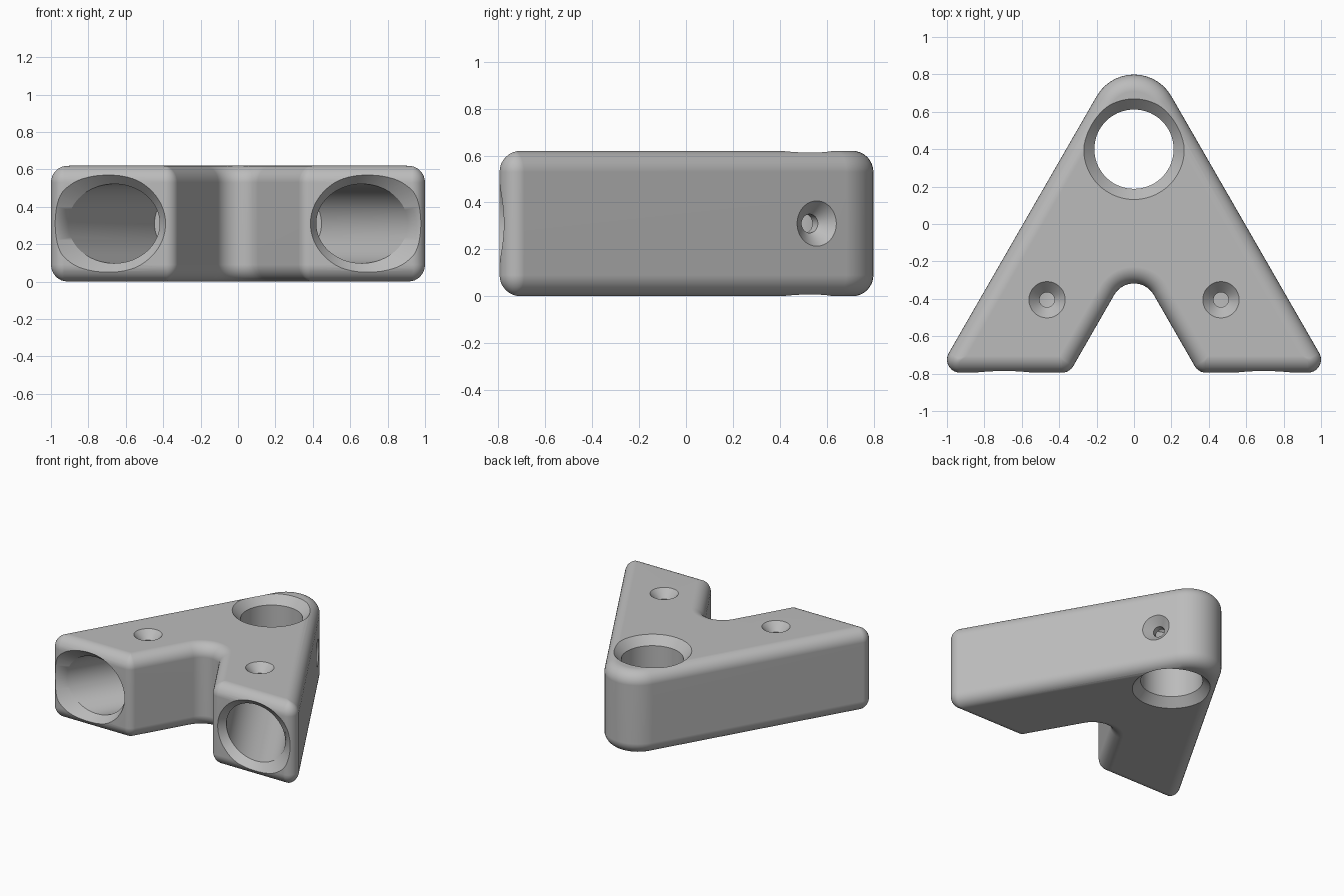
import bpy
import bmesh
from math import cos, sin, pi, tau
from mathutils import Vector

HEIGHT, FILLET, BORE, CHAMFER = 0.62, 0.09, 0.212, 0.057
FRONT, MID = -0.795, 0.31

cube = bpy.data.objects.get("Cube")
if cube:
    bpy.data.objects.remove(cube, do_unlink=True)

grey = bpy.data.materials.new("plain grey")
grey.use_nodes = True
grey.diffuse_color = (0.5, 0.5, 0.5, 1)
grey.node_tree.nodes["Principled BSDF"].inputs["Base Color"].default_value = (0.5, 0.5, 0.5, 1)


def loft(name, rings):
    """Closed solid skinned through rings of equal point count."""
    bm = bmesh.new()
    loops = [[bm.verts.new(p) for p in ring] for ring in rings]
    n = len(loops[0])
    for a, b in zip(loops, loops[1:]):
        for i in range(n):
            j = (i + 1) % n
            bm.faces.new((a[i], a[j], b[j], b[i]))
    bm.faces.new(loops[0][::-1])
    bm.faces.new(loops[-1])
    bmesh.ops.recalc_face_normals(bm, faces=bm.faces)
    mesh = bpy.data.meshes.new(name)
    bm.to_mesh(mesh)
    bm.free()
    mesh.materials.append(grey)
    obj = bpy.data.objects.new(name, mesh)
    bpy.context.collection.objects.link(obj)
    return obj


# A-shaped plan: sharp corners with their rounding radius, anticlockwise
right = [(0.345, FRONT, 0.07), (1.051, FRONT, 0.07)]
corners = ([(0, -0.195, 0.122)] + right + [(0, 1.03, 0.23)]
           + [(-x, y, r) for x, y, r in reversed(right)])


def outline(inset, z, steps=14):
    """Plan outline moved inwards, with its corners rounded."""
    pts = [Vector(c[:2]) for c in corners]
    n = len(pts)
    ring = []
    for i in range(n):
        d1 = (pts[i] - pts[i - 1]).normalized()
        d2 = (pts[(i + 1) % n] - pts[i]).normalized()
        n1, n2 = Vector((-d1.y, d1.x)), Vector((-d2.y, d2.x))
        bisector = (n1 + n2) / (1 + n1.dot(n2))
        turn = 1 if d1.x * d2.y - d1.y * d2.x > 0 else -1
        radius = max(corners[i][2] - turn * inset, 0.004)
        centre = pts[i] + bisector * (inset + turn * radius)
        a, b = -n1 * turn, -n2 * turn
        sweep = a.angle_signed(b)
        for k in range(steps + 1):
            t = -sweep * k / steps
            ring.append((centre.x + radius * (a.x * cos(t) - a.y * sin(t)),
                         centre.y + radius * (a.x * sin(t) + a.y * cos(t)), z))
    return ring


# Body with rounded lower and upper rims
rim = [(FILLET * (1 - sin(k * pi / 16)), FILLET * (1 - cos(k * pi / 16))) for k in range(9)]
layers = [outline(d, z) for d, z in rim]
layers += [outline(d, HEIGHT - z) for d, z in reversed(rim)]
body = loft("bracket_body", layers)


def ring(centre, u, v, radius, n=72):
    return [centre + (u * cos(tau * k / n) + v * sin(tau * k / n)) * radius for k in range(n)]


def bore(name, origin, axis, u, v, stations):
    """Cutter along an axis from (distance, radius) stations."""
    return loft(name, [ring(origin + axis * t, u, v, r) for t, r in stations])


X, Y, Z = Vector((1, 0, 0)), Vector((0, 1, 0)), Vector((0, 0, 1))
lip = 0.06
cutters = [bore("upright_bore", Vector((0, 0.4, 0)), Z, X, Y,
                [(-lip, BORE + 2 * CHAMFER), (lip, BORE), (HEIGHT - lip, BORE),
                 (HEIGHT + lip, BORE + 2 * CHAMFER)])]

# Angled leg sockets and the screw holes above them
screw = [(-0.06, 0.154), (0.06, 0.04), (0.2, 0.04)]
for side, label in ((1, "left"), (-1, "right")):
    mouth = Vector((0.698 * side, FRONT, MID))
    slant = Vector((-0.577 * side, 1, 0))
    cutters.append(bore(label + "_socket", mouth, slant, X * 1.155, Z,
                        [(-lip, BORE + 2 * CHAMFER), (lip, BORE), (0.86, BORE)]))
    cutters.append(bore(label + "_screw_hole", Vector((0.465 * side, -0.405, HEIGHT)),
                        -Z, X, Y, screw))

# Screw hole through one side wall into the upright bore
out = Vector((cos(pi / 6), sin(pi / 6), 0))
cutters.append(bore("side_screw_hole", Vector((0, 0.4, MID)) + out * 0.315,
                    -out, out.cross(Z), Z, screw))

bpy.ops.object.select_all(action='DESELECT')
bpy.context.view_layer.objects.active = body
body.select_set(True)
for cutter in cutters:
    cutter.hide_render = True
    mod = body.modifiers.new(cutter.name, 'BOOLEAN')
    mod.operation, mod.solver, mod.object = 'DIFFERENCE', 'EXACT', cutter
    bpy.ops.object.modifier_apply(modifier=mod.name)
    bpy.data.objects.remove(cutter, do_unlink=True)

# Smooth fillets, crisp hole rims
bpy.ops.object.shade_smooth_by_angle(angle=pi / 6)
weighted = body.modifiers.new("even_shading", 'WEIGHTED_NORMAL')
weighted.keep_sharp = True
